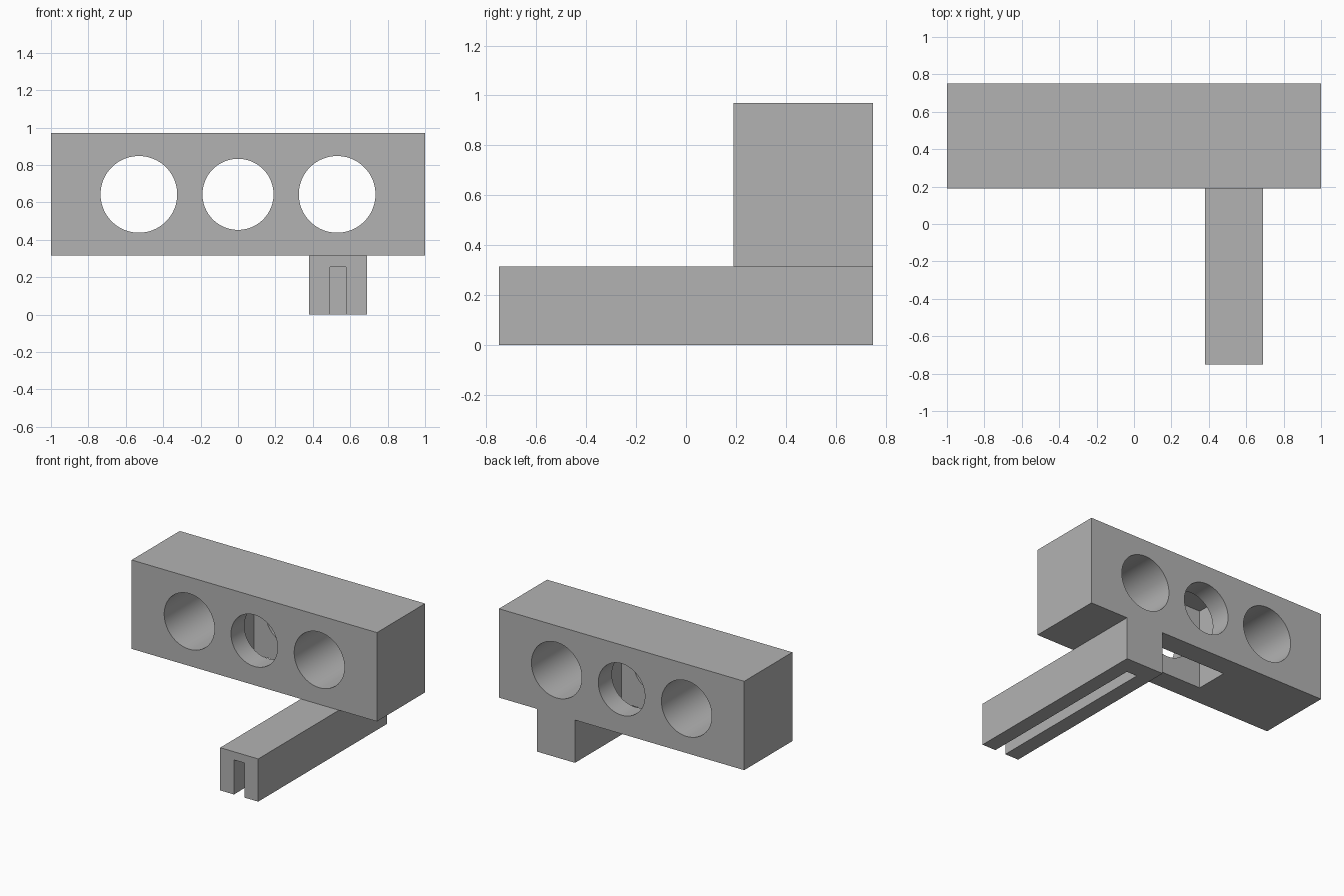
import bpy
import math

cube = bpy.data.objects.get("Cube")
if cube:
    bpy.data.objects.remove(cube, do_unlink=True)

# One plain grey for the whole model
grey = bpy.data.materials.new("plain_grey")
grey.use_nodes = True
grey.diffuse_color = (0.45, 0.45, 0.45, 1)
grey.node_tree.nodes["Principled BSDF"].inputs["Base Color"].default_value = (0.45, 0.45, 0.45, 1)


def box(name, x, y, z):
    """Box from (low, high) pairs along each axis."""
    bpy.ops.mesh.primitive_cube_add(size=1)
    ob = bpy.context.object
    ob.name = name
    spans = (x, y, z)
    for v in ob.data.vertices:
        v.co = [lo if c < 0 else hi for c, (lo, hi) in zip(v.co, spans)]
    ob.data.materials.append(grey)
    return ob


def bore(name, x, z, radius):
    """Cylinder cutter running front to back through the block."""
    bpy.ops.mesh.primitive_cylinder_add(vertices=96, radius=radius, depth=2,
                                        location=(x, 0.47, z),
                                        rotation=(math.pi / 2, 0, 0))
    ob = bpy.context.object
    ob.name = name
    ob.data.materials.append(grey)
    return ob


def cut(target, cutter):
    cutter.hide_render = True
    bpy.context.view_layer.objects.active = target
    mod = target.modifiers.new("cut", 'BOOLEAN')
    mod.operation = 'DIFFERENCE'
    mod.solver = 'EXACT'
    mod.object = cutter
    bpy.ops.object.modifier_apply(modifier=mod.name)
    bpy.data.objects.remove(cutter, do_unlink=True)


BASE, TOP = 0.315, 0.97

# Main block with an open-bottomed pocket and three round through-holes
block = box("main_block", (-1, 1), (0.19, 0.75), (BASE, TOP))
cut(block, box("pocket_cutter", (-0.283, 0.283), (0.345, 0.592), (0, 0.905)))
for x, radius in ((-0.53, 0.205), (0, 0.19), (0.53, 0.205)):
    cut(block, bore("hole_cutter", x, 0.643, radius))

# Long arm under the block, slotted from below and open at the front
arm = box("support_arm", (0.38, 0.69), (-0.75, 0.75), (0, BASE))
cut(arm, box("slot_cutter", (0.492, 0.578), (-1, 0.615), (-0.2, 0.255)))

# Smooth hole walls, sharp edges elsewhere
for ob in (block, arm):
    bpy.ops.object.select_all(action='DESELECT')
    ob.select_set(True)
    bpy.context.view_layer.objects.active = ob
    bpy.ops.object.shade_smooth_by_angle(angle=math.radians(30))
